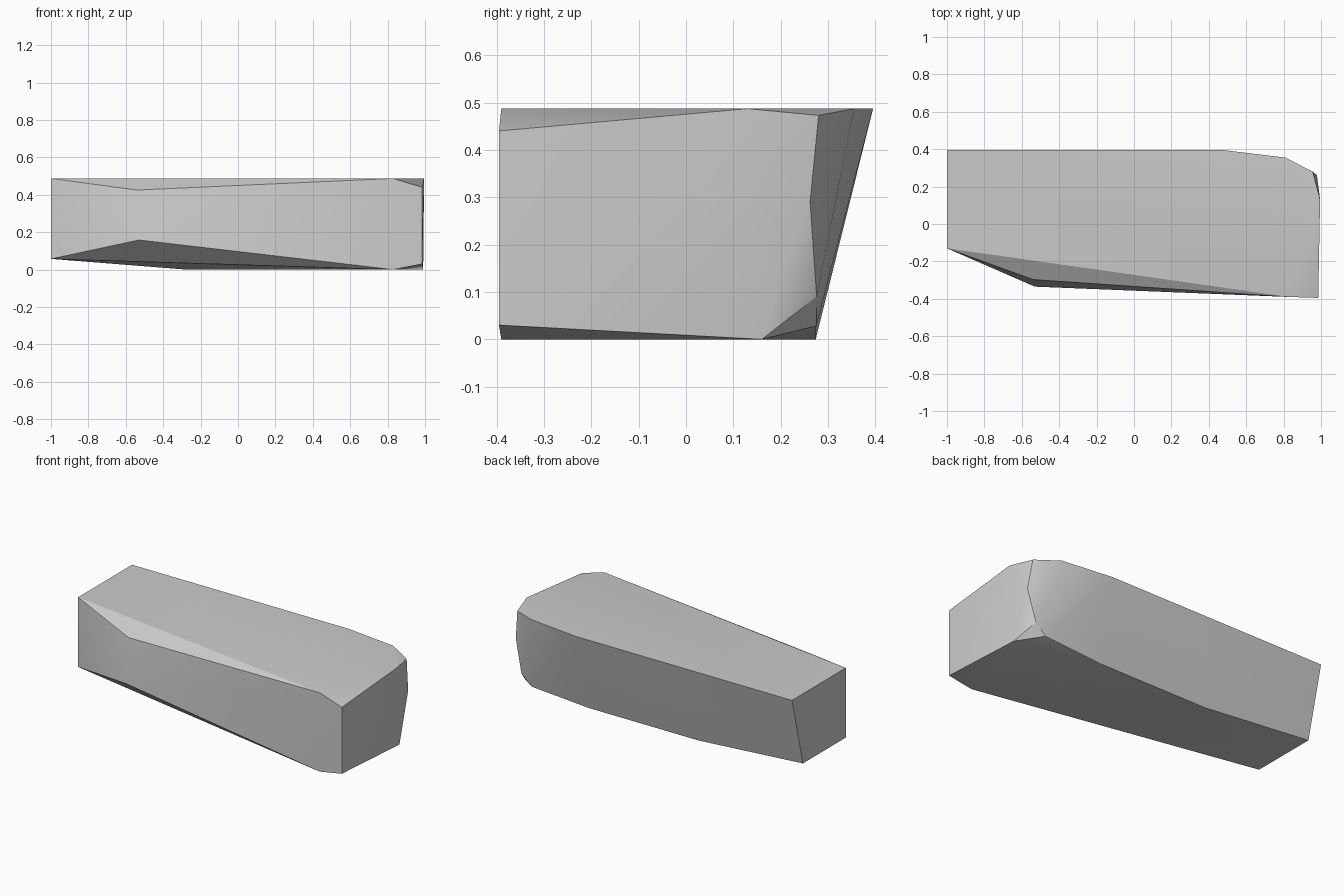
import bpy
import bmesh
import math

# Remove the default cube only
default_cube = bpy.data.objects.get("Cube")
if default_cube:
    bpy.data.objects.remove(default_cube, do_unlink=True)

HEIGHT = 0.487


def make_material(name, value):
    material = bpy.data.materials.new(name)
    material.use_nodes = True
    colour = (value, value, value, 1.0)
    material.diffuse_color = colour
    material.node_tree.nodes["Principled BSDF"].inputs["Base Color"].default_value = colour
    return material


def faceted_solid(name, points, material):
    """Wrap the corner points in a closed convex solid with merged flat faces."""
    bm = bmesh.new()
    for point in points:
        bm.verts.new(point)
    result = bmesh.ops.convex_hull(bm, input=bm.verts[:])
    unused = {v for v in result["geom_interior"] if isinstance(v, bmesh.types.BMVert)}
    bmesh.ops.delete(bm, geom=list(unused), context="VERTS")
    bmesh.ops.dissolve_limit(bm, angle_limit=math.radians(0.5),
                             verts=bm.verts[:], edges=bm.edges[:])
    bmesh.ops.recalc_face_normals(bm, faces=bm.faces[:])
    mesh = bpy.data.meshes.new(name)
    bm.to_mesh(mesh)
    bm.free()
    mesh.materials.append(material)
    obj = bpy.data.objects.new(name, mesh)
    bpy.context.collection.objects.link(obj)
    return obj


# Flat top outline, with the rounded rear corner
top_outline = [(-1, -0.13), (0.83, -0.39), (0.995, 0.13),
               (0.81, 0.355), (0.48, 0.395), (-1, 0.395)]
corners = [(x, y, HEIGHT) for x, y in top_outline]

# Flat underside, narrower because the rear wall leans inward
bottom_outline = [(0.83, -0.39), (0.99, 0.16), (0.47, 0.274), (-0.28, 0.274)]
corners += [(x, y, 0) for x, y in bottom_outline]

# Raised lower edge of the narrow end
corners += [(-1, y, 0.057) for y in (-0.13, 0.288)]

# Bulge on the front wall and the chamfered front corner of the wide end
corners += [(-0.54, -0.297, 0.425), (-0.53, -0.335, 0.158)]
corners += [(0.985, -0.395, z) for z in (0.03, 0.44)]

# Chipped rear corner of the wide end
corners += [(0.955, 0.28, 0.473), (0.978, 0.262, 0.29),
            (0.93, 0.276, 0.09), (0.86, 0.275, 0.028)]

stone = make_material("stone_grey", 0.6)
block = faceted_solid("stone_block", corners, stone)

# Soft shading across shallow facets, crisp along the main edges
bpy.ops.object.select_all(action="DESELECT")
block.select_set(True)
bpy.context.view_layer.objects.active = block
bpy.ops.object.shade_smooth_by_angle(angle=math.radians(30))
